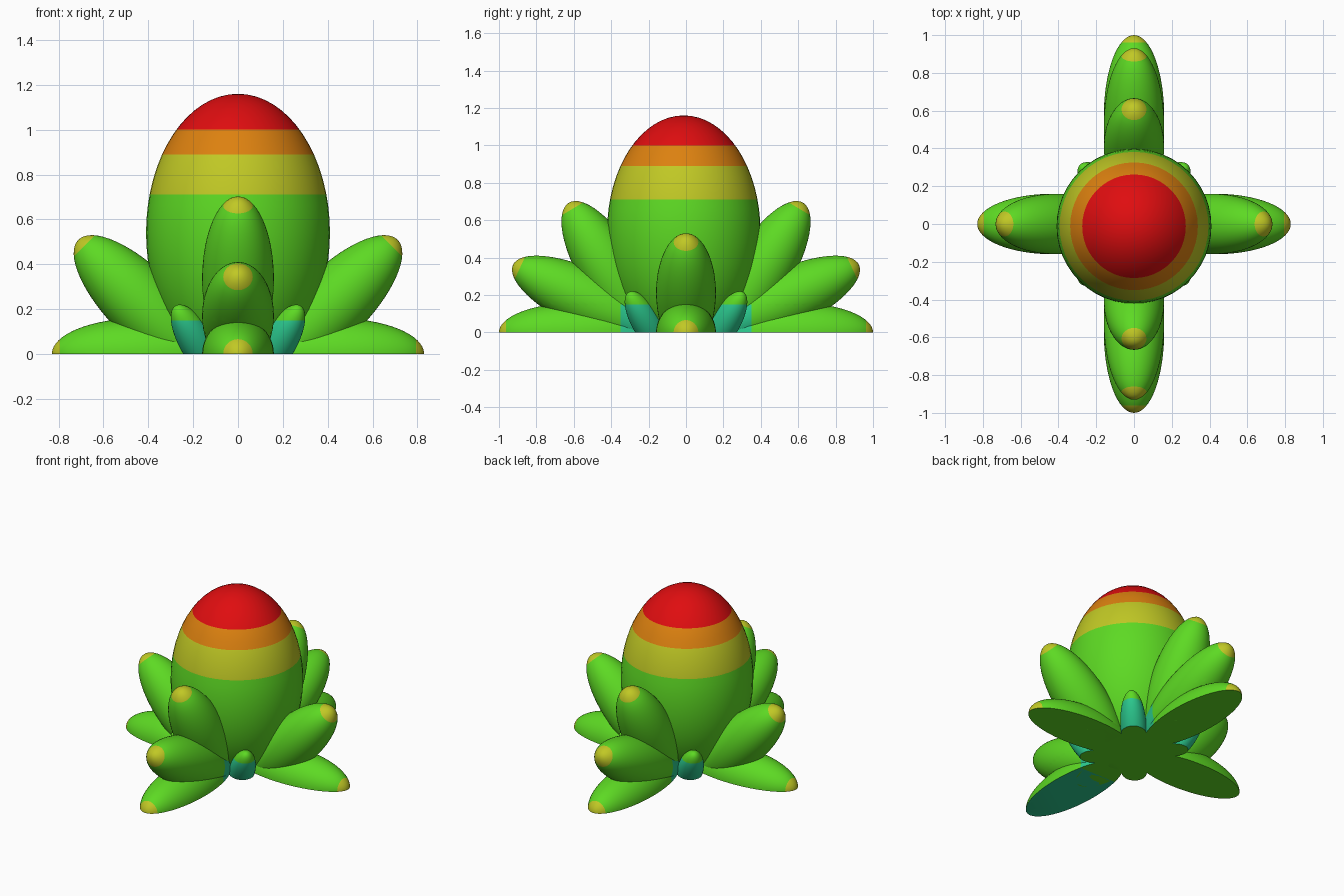
import bpy, bmesh, math
from mathutils import Matrix, Vector

cube = bpy.data.objects.get("Cube")
if cube:
    bpy.data.objects.remove(cube)


def material(name, rgb):
    m = bpy.data.materials.new(name)
    m.use_nodes = True
    color = (*rgb, 1)
    m.diffuse_color = color
    m.node_tree.nodes["Principled BSDF"].inputs["Base Color"].default_value = color
    return m


GREEN, YELLOW, ORANGE, RED, TEAL = range(5)
MATS = [
    material("leaf green", (0.11, 0.7, 0.017)),
    material("tip yellow", (0.53, 0.58, 0.018)),
    material("band orange", (0.72, 0.22, 0.005)),
    material("crown red", (0.74, 0.004, 0.005)),
    material("base teal", (0.025, 0.6, 0.28)),
]


def slice_mesh(bm, point, normal, clear=False):
    """Cut along a plane; optionally drop the lower side and cap the hole."""
    geom = bm.verts[:] + bm.edges[:] + bm.faces[:]
    cut = bmesh.ops.bisect_plane(bm, geom=geom, plane_co=point, plane_no=normal,
                                 clear_inner=clear)
    if clear:
        edges = [e for e in cut["geom_cut"] if isinstance(e, bmesh.types.BMEdge)]
        if edges:
            bmesh.ops.contextual_create(bm, geom=edges)


def ellipsoid(name, center, length, radius, azimuth, tilt, cuts, rule):
    """Ellipsoid whose long axis rises by tilt toward azimuth, cut off at the ground."""
    bm = bmesh.new()
    bmesh.ops.create_uvsphere(bm, u_segments=48, v_segments=32, radius=1)
    place = (Matrix.Translation(center)
             @ Matrix.Rotation(math.radians(azimuth), 4, 'Z')
             @ Matrix.Rotation(math.radians(90 - tilt), 4, 'Y'))
    bm.transform(place @ Matrix.Diagonal((radius, radius, length, 1)))
    slice_mesh(bm, (0, 0, 0), (0, 0, 1), clear=True)
    axis = place.to_3x3() @ Vector((0, 0, 1))
    for point, normal in cuts(Vector(center), axis):
        slice_mesh(bm, point, normal)
    bmesh.ops.recalc_face_normals(bm, faces=bm.faces[:])
    for f in bm.faces:
        c = f.calc_center_median()
        f.material_index = rule(c, (c - Vector(center)).dot(axis))
    mesh = bpy.data.meshes.new(name)
    bm.to_mesh(mesh)
    bm.free()
    for m in MATS:
        mesh.materials.append(m)
    obj = bpy.data.objects.new(name, mesh)
    bpy.context.collection.objects.link(obj)
    bpy.ops.object.select_all(action='DESELECT')
    obj.select_set(True)
    bpy.context.view_layer.objects.active = obj
    bpy.ops.object.shade_smooth_by_angle(angle=math.radians(40))
    return obj


# Central banded bulb
BANDS = [(0.71, YELLOW), (0.89, ORANGE), (1.0, RED)]


def bulb_rule(c, along):
    return max([GREEN] + [color for z, color in BANDS if c.z > z])


ellipsoid("bulb", (0, -0.012, 0.54), 0.62, 0.41, 0, 90,
          lambda c, a: [((0, 0, z), (0, 0, 1)) for z, _ in BANDS], bulb_rule)

# Leaves: yellow tips, teal patches on the low front and back ones
PATCH = 0.35


def leaf(name, out, height, length, azimuth, tilt, patched=False):
    angle = math.radians(azimuth)
    direction = Vector((math.cos(angle), math.sin(angle), 0))
    tip = length * 0.91

    def cuts(c, axis):
        planes = [(c + axis * tip, axis)]
        if patched:
            planes += [(direction * PATCH, direction), ((0, 0, 0.15), (0, 0, 1))]
        return planes

    def rule(c, along):
        if c.z < 0.001:
            front_pad = patched and tilt == 0 and c.y < -PATCH
            return TEAL if front_pad else GREEN
        if along > tip:
            return YELLOW
        if patched and c.z < 0.15 and c.dot(direction) < PATCH:
            return TEAL
        return GREEN

    center = direction * out + Vector((0, 0, height))
    ellipsoid(name, center, length, 0.16, azimuth, tilt, cuts, rule)


for side, azimuth in (("left", 0), ("right", 180)):
    leaf(side + "_flat_leaf", 0.43, 0, 0.4, azimuth, 0)
    leaf(side + "_raised_leaf", 0.415, 0.212, 0.42, azimuth, 45)
for side, azimuth in (("front", -90), ("back", 90)):
    leaf(side + "_flat_leaf", 0.57, 0, 0.43, azimuth, 0, True)
    leaf(side + "_middle_leaf", 0.517, 0.171, 0.45, azimuth, 25, True)
    leaf(side + "_upper_leaf", 0.41, 0.333, 0.42, azimuth, 59)

# Small buds between the leaves
for sx, x_name in ((1, "left"), (-1, "right")):
    for sy, y_name in ((1, "back"), (-1, "front")):
        azimuth = math.degrees(math.atan2(sy, sx))
        ellipsoid(f"{y_name}_{x_name}_bud", (sx * 0.177, sy * 0.205, 0.044),
                  0.22, 0.08, azimuth, 50,
                  lambda c, a: [((0, 0, 0.15), (0, 0, 1))],
                  lambda c, along: TEAL if 0.001 < c.z < 0.15 else GREEN)
